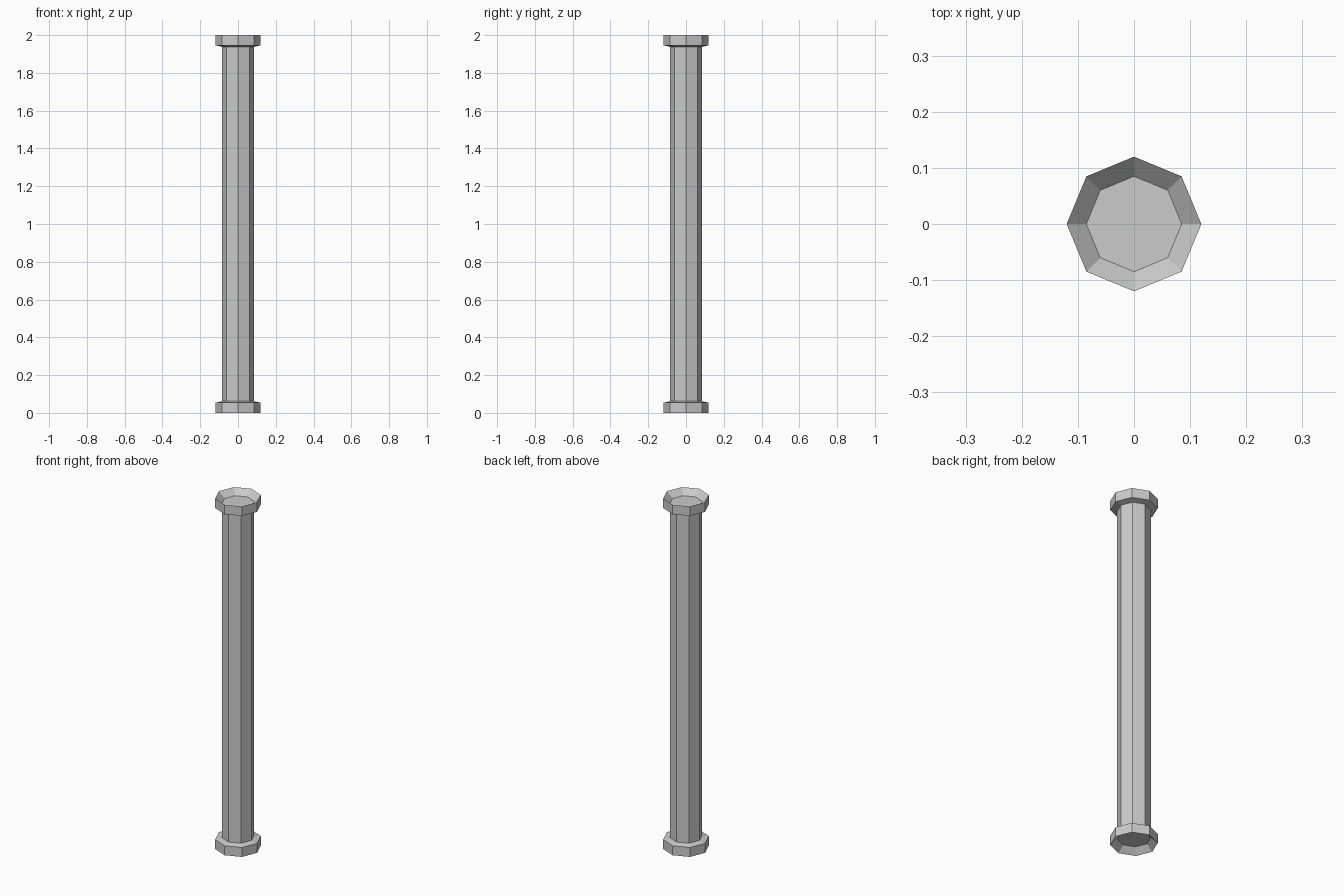
import bpy, bmesh
from math import cos, sin, pi

if "Cube" in bpy.data.objects:
    bpy.data.objects.remove(bpy.data.objects["Cube"])

SIDES = 8

def turned(name, profile):
    """Octagonal lathe: (radius, z) profile, capped at both ends."""
    bm = bmesh.new()
    rings = [[bm.verts.new((r * cos(2 * pi * i / SIDES), r * sin(2 * pi * i / SIDES), z))
              for i in range(SIDES)] for r, z in profile]
    for a, b in zip(rings, rings[1:]):
        for i in range(SIDES):
            j = (i + 1) % SIDES
            bm.faces.new((a[i], a[j], b[j], b[i]))
    bm.faces.new(rings[0][::-1])
    bm.faces.new(rings[-1])
    bmesh.ops.recalc_face_normals(bm, faces=bm.faces)
    mesh = bpy.data.meshes.new(name)
    bm.to_mesh(mesh)
    bm.free()
    obj = bpy.data.objects.new(name, mesh)
    bpy.context.collection.objects.link(obj)
    return obj

# Lower half: recessed end, flared collar, sloped shoulder
HEIGHT, R_SHAFT, R_COLLAR = 2.0, 0.085, 0.12
lower = [(R_SHAFT, 0.033), (R_COLLAR, 0.0), (R_COLLAR, 0.054), (R_SHAFT, 0.062)]

# Upper half mirrors the lower one
upper = [(r, HEIGHT - z) for r, z in reversed(lower)]
turned("column", lower + upper)
